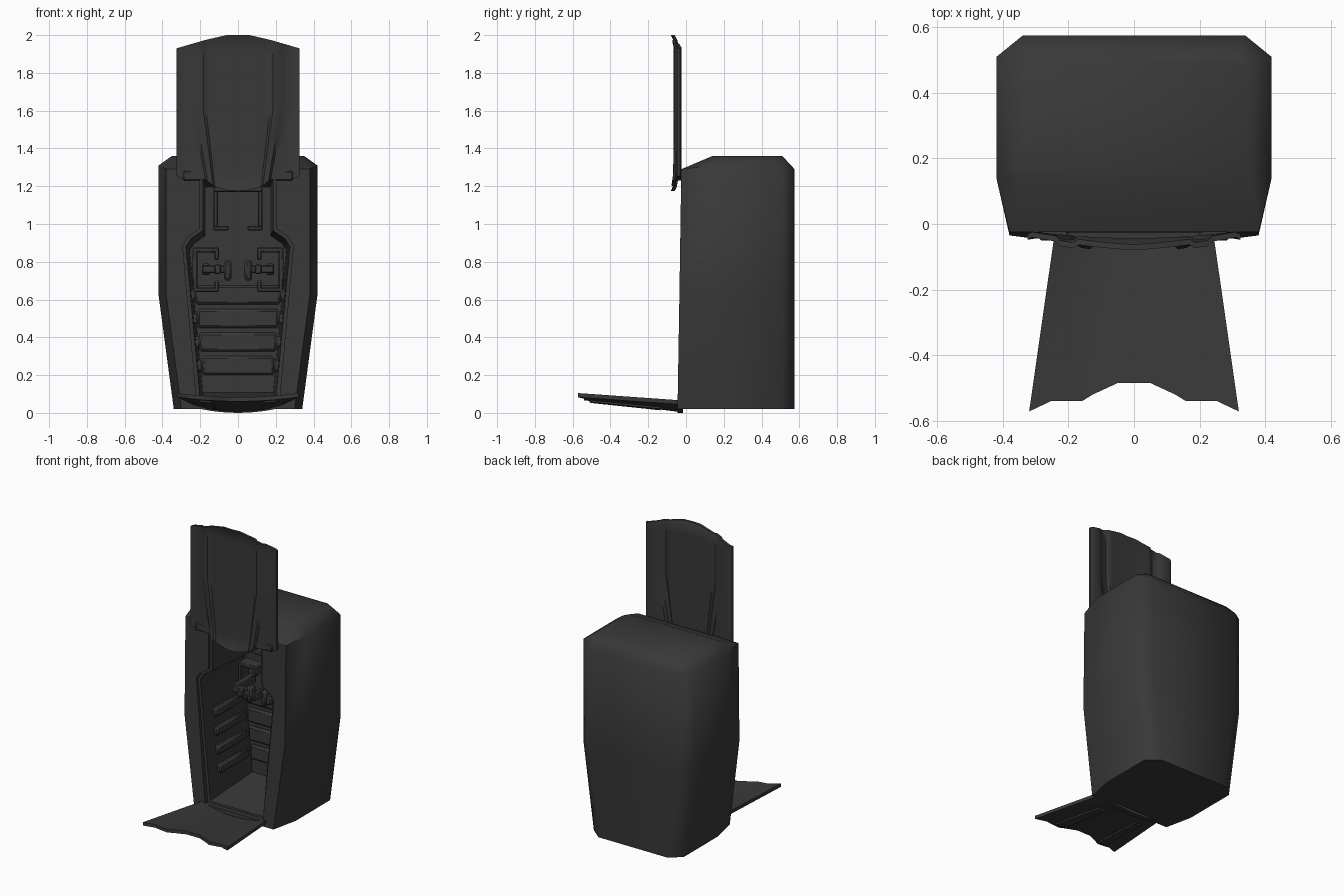
import bpy, bmesh, math
from mathutils import Vector

if "Cube" in bpy.data.objects:
    bpy.data.objects.remove(bpy.data.objects["Cube"], do_unlink=True)

COLOR = (0.04, 0.04, 0.04, 1)
charcoal = bpy.data.materials.new("charcoal")
charcoal.use_nodes = True
charcoal.diffuse_color = COLOR
charcoal.node_tree.nodes["Principled BSDF"].inputs["Base Color"].default_value = COLOR


def interp(points, t):
    """Piecewise linear lookup in (t, value) pairs."""
    for (a, va), (b, vb) in zip(points, points[1:]):
        if t <= b:
            return va + (vb - va) * max(0, (t - a) / (b - a))
    return points[-1][1]


def finish(name, bm, angle=40):
    bmesh.ops.recalc_face_normals(bm, faces=bm.faces)
    mesh = bpy.data.meshes.new(name)
    bm.to_mesh(mesh)
    bm.free()
    mesh.materials.append(charcoal)
    ob = bpy.data.objects.new(name, mesh)
    bpy.context.collection.objects.link(ob)
    smooth(ob, angle)
    return ob


def smooth(ob, angle):
    bpy.ops.object.select_all(action='DESELECT')
    ob.select_set(True)
    bpy.context.view_layer.objects.active = ob
    bpy.ops.object.shade_smooth_by_angle(angle=math.radians(angle))


def loft(name, rings, angle=40):
    """Skin a list of equal closed rings and cap both ends."""
    bm = bmesh.new()
    rows = [[bm.verts.new(p) for p in ring] for ring in rings]
    n = len(rows[0])
    for a, b in zip(rows, rows[1:]):
        for i in range(n):
            bm.faces.new((a[i], a[(i + 1) % n], b[(i + 1) % n], b[i]))
    bm.faces.new(rows[0])
    bm.faces.new(rows[-1])
    return finish(name, bm, angle)


def sheet(name, columns, rows, place, thickness):
    """Panel of the given thickness from a grid; place(c, v) gives each point."""
    bm = bmesh.new()
    grid = [[bm.verts.new(place(c, r / rows)) for c in columns] for r in range(rows + 1)]
    for a, b in zip(grid, grid[1:]):
        for i in range(len(columns) - 1):
            bm.faces.new((a[i], a[i + 1], b[i + 1], b[i]))
    bmesh.ops.recalc_face_normals(bm, faces=bm.faces)
    back = bmesh.ops.extrude_face_region(bm, geom=bm.faces[:])["geom"]
    for v in back:
        if isinstance(v, bmesh.types.BMVert):
            v.co += Vector(thickness)
    return finish(name, bm)


def box(name, x, y, z, bevel=0.006):
    """Bevelled block between the given limits."""
    bm = bmesh.new()
    bmesh.ops.create_cube(bm, size=1)
    for v in bm.verts:
        v.co = [(lo + hi) / 2 + s * (hi - lo) for s, (lo, hi) in zip(v.co, (x, y, z))]
    bmesh.ops.bevel(bm, geom=bm.edges[:], offset=bevel, segments=1, affect='EDGES')
    return finish(name, bm)


def pair(name, x, y, z, bevel=0.006):
    box("left_" + name, x, y, z, bevel)
    box("right_" + name, (-x[1], -x[0]), y, z, bevel)


def mirror_ring(half):
    return half + [(-x, y, z) for x, y, z in reversed(half)]


# Pod shell: chamfered box that narrows toward the foot
def shell_ring(w, front, z, z_front, z_back):
    return mirror_ring([(w - 0.04, front, z_front), (w, 0.14, z), (w, 0.51, z),
                        (w - 0.08, 0.575, z_back)])

top = mirror_ring([(0.33, 0.14, 1.36), (0.35, 0.17, 1.36), (0.35, 0.48, 1.36), (0.32, 0.51, 1.36)])
shell = loft("pod_shell", [shell_ring(0.34, -0.045, 0.02, 0.02, 0.02),
                           shell_ring(0.42, -0.035, 0.62, 0.62, 0.62),
                           shell_ring(0.42, -0.025, 1.31, 1.29, 1.29), top], 55)

# Cabin opening: stepped rim, then a deep tapering hollow
OPENING = [(0.2, 0.07), (0.275, 0.88), (0.25, 0.92), (0.185, 0.965), (0.185, 1.24)]

def opening_ring(y, grow, scale=1.0):
    mid = 0.6
    return mirror_ring([((x + grow) * scale, y, mid + (z - mid) * (scale + grow * 1.5))
                        for x, z in OPENING])

cutter = loft("opening_cutter", [opening_ring(-0.1, 0.018), opening_ring(-0.015, 0.018),
                                 opening_ring(-0.014, 0), opening_ring(0.42, 0, 0.93)])
cutter.hide_render = True
cut = shell.modifiers.new("opening", 'BOOLEAN')
cut.object = cutter
cut.solver = 'EXACT'
bpy.context.view_layer.objects.active = shell
bpy.ops.object.modifier_apply(modifier=cut.name)
bpy.data.objects.remove(cutter, do_unlink=True)
smooth(shell, 55)

# Padded ribs on the cabin walls
for i in range(4):
    z = 0.2 + i * 0.125
    w = 0.2 + 0.0926 * (z - 0.07)
    box(f"back_pad_{i + 1}", (0.02 - w, w - 0.02), (0.4, 0.43), (z, z + 0.1), 0.012)
    pair(f"wall_pad_{i + 1}", (w - 0.025, w + 0.012), (0.08, 0.39), (z + 0.02, z + 0.08), 0.01)

# Hand controls: square frame, forward arm and grip
for lo, hi, zl, zh in ((0.1, 0.24, 0.64, 0.665), (0.1, 0.24, 0.85, 0.875),
                       (0.215, 0.24, 0.64, 0.875), (0.1, 0.125, 0.64, 0.7),
                       (0.1, 0.125, 0.81, 0.875)):
    pair("control_frame", (lo, hi), (0.34, 0.43), (zl, zh))
pair("control_arm", (0.15, 0.19), (0.22, 0.41), (0.73, 0.79))
pair("control_crossbar", (0.04, 0.19), (0.2, 0.24), (0.74, 0.78))
pair("control_grip", (0.035, 0.075), (0.19, 0.25), (0.7, 0.81), 0.012)
pair("control_button", (0.09, 0.125), (0.17, 0.21), (0.735, 0.785))

# Hooked rails above the controls
pair("upper_rail", (0.105, 0.13), (0.35, 0.42), (0.97, 1.2))
pair("upper_hook", (0.05, 0.13), (0.33, 0.42), (0.965, 0.99))
box("upper_crossbar", (-0.13, 0.13), (0.34, 0.43), (1.17, 1.2))

# Raised canopy: bowed panel with two ribs that draw in toward the foot
LID_TOP = [(0, 2.0), (0.06, 2.0), (0.17, 1.975), (0.325, 1.93)]
LID_FOOT = [(0, 1.175), (0.05, 1.178), (0.12, 1.195), (0.17, 1.235), (0.29, 1.235), (0.325, 1.255)]
RELIEF = [(0, 0), (0.17, 0), (0.185, 0.012), (0.225, 0.012), (0.24, 0), (0.31, 0), (0.325, 0.01)]
half = [0.03, 0.06, 0.1, 0.14, 0.17, 0.185, 0.225, 0.24, 0.27, 0.31, 0.325]
lid_columns = [-x for x in reversed(half)] + [0] + half

def lid_point(c, v):
    a = abs(c)
    pull = interp([(0, 0.72), (0.5, 1), (1, 1)], v)
    x = c * interp([(0, pull), (0.24, pull), (0.325, 1)], a)
    low, high = interp(LID_FOOT, abs(x)), interp(LID_TOP, abs(x))
    bow = 0.022 * (1 - (x / 0.325) ** 2)
    lip = 0.02 * interp([(0, 1), (0.06, 0), (0.95, 0), (1, 1)], v) * (1 - a / 0.325)
    return (x, -0.038 - bow - lip - interp(RELIEF, a), low + (high - low) * v)

sheet("raised_canopy", lid_columns, 20, lid_point, (0, 0.017, 0))
pair("canopy_hinge", (0.2, 0.29), (-0.05, -0.015), (1.23, 1.28))

# Lowered entry flap: bowed ramp, wider at its notched free end
FLAP_END = [(0, -0.485), (0.16, -0.485), (0.4, -0.52), (0.5, -0.54), (0.8, -0.54), (1, -0.572)]
half = [0.08, 0.16, 0.28, 0.4, 0.5, 0.6, 0.7, 0.8, 0.9, 1]
flap_columns = [-x for x in reversed(half)] + [0] + half

def flap_point(c, v):
    y = -0.035 + (interp(FLAP_END, abs(c)) + 0.035) * v
    wide = 0.243 + (0.32 - 0.243) * (-0.035 - y) / 0.537
    sag = (0.04 - 0.018 * v) * (1 - c * c)
    return (c * wide, y, 0.067 + 0.038 * v - sag)

sheet("entry_flap", flap_columns, 12, flap_point, (0, 0, -0.022))

# Stiffening ribs beneath the flap, and the hinge lip at the threshold
def rib_point(side):
    def place(c, v):
        x, y, z = flap_point(side * (0.55 + c * 0.1), 0.2 + v * 0.74)
        return (x, y, z - 0.02)
    return place

for side, word in ((1, "left"), (-1, "right")):
    sheet(word + "_flap_rib", [-1, 0, 1], 6, rib_point(side), (0, 0, -0.012))

lip = [-1, -0.75, -0.5, -0.25, 0, 0.25, 0.5, 0.75, 1]
sheet("threshold_lip", lip, 1,
      lambda c, v: (c * 0.24, -0.046 + 0.03 * v, 0.06 - 0.03 * (1 - c * c)), (0, 0, -0.03))
